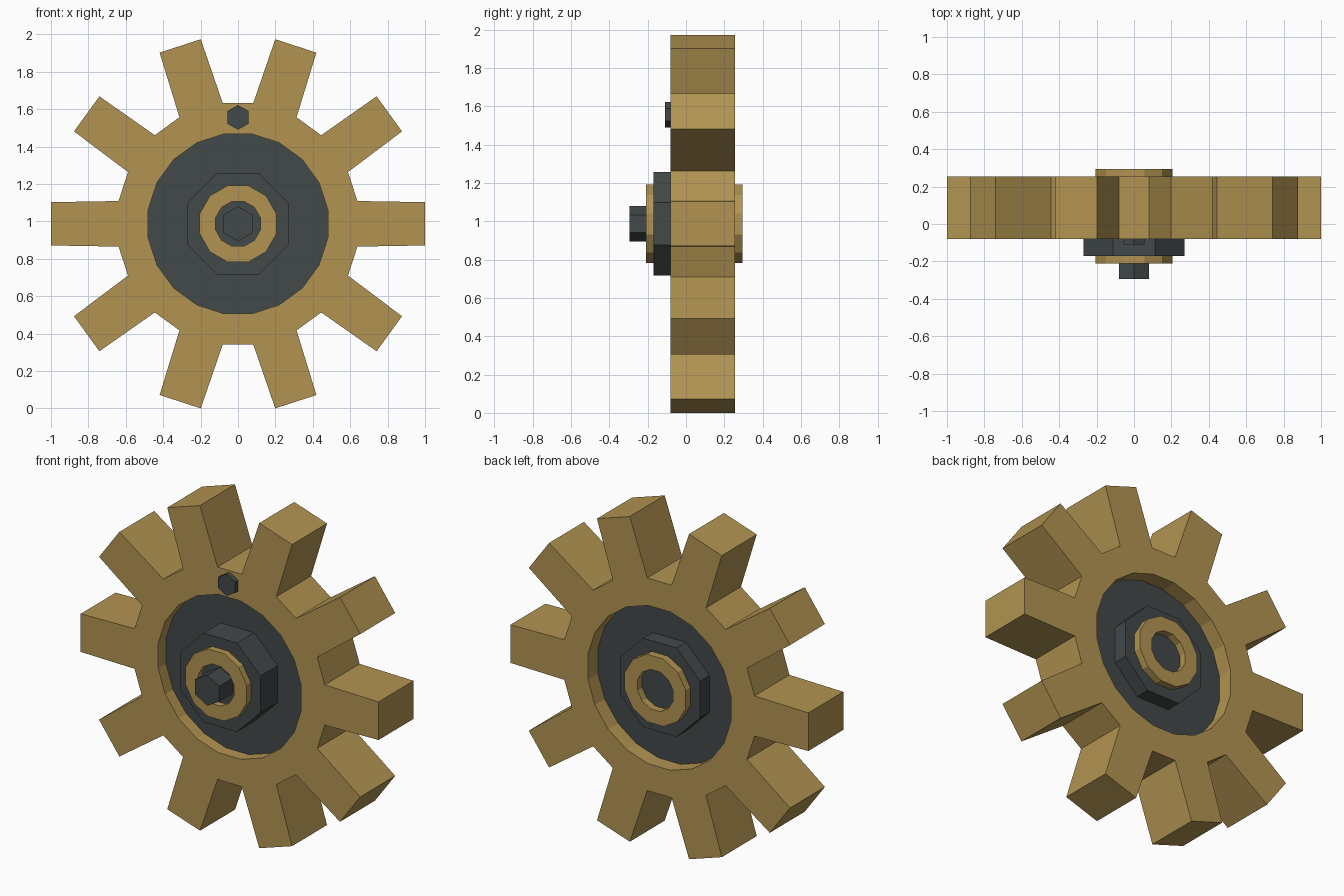
import bpy, bmesh, math

if "Cube" in bpy.data.objects:
    bpy.data.objects.remove(bpy.data.objects["Cube"], do_unlink=True)

AXIS_Z = 0.987
TEETH = 10


def material(name, rgb):
    mat = bpy.data.materials.new(name)
    mat.use_nodes = True
    mat.diffuse_color = (*rgb, 1)
    bsdf = mat.node_tree.nodes["Principled BSDF"]
    bsdf.inputs["Base Color"].default_value = (*rgb, 1)
    bsdf.inputs["Roughness"].default_value = 0.8
    return mat


brass = material("brass", (0.445, 0.296, 0.084))
iron = material("dark iron", (0.054, 0.065, 0.067))


def polar(radius, degrees):
    a = math.radians(degrees)
    return (radius * math.cos(a), radius * math.sin(a))


def polygon(radius, sides, offset):
    """Corners of a regular polygon, first corner at the offset angle."""
    return [polar(radius, offset + 360 * i / sides) for i in range(sides)]


def plate(name, faces, y_front, y_back, mat, z=AXIS_Z):
    """Extrude flat outlines along y into a solid plate."""
    bm = bmesh.new()
    for outline in faces:
        bm.faces.new([bm.verts.new((x, y_front, h)) for x, h in outline])
    bmesh.ops.remove_doubles(bm, verts=bm.verts[:], dist=0.0001)
    front = bm.faces[:]
    result = bmesh.ops.extrude_face_region(bm, geom=front, use_keep_orig=True)
    moved = [g for g in result["geom"] if isinstance(g, bmesh.types.BMVert)]
    bmesh.ops.translate(bm, verts=moved, vec=(0, y_back - y_front, 0))
    bmesh.ops.recalc_face_normals(bm, faces=bm.faces[:])
    mesh = bpy.data.meshes.new(name)
    bm.to_mesh(mesh)
    bm.free()
    mesh.materials.append(mat)
    obj = bpy.data.objects.new(name, mesh)
    obj.location.z = z
    bpy.context.collection.objects.link(obj)
    return obj


def ring_faces(outer, inner):
    """Quads filling the band between two matching polygons."""
    n = len(outer)
    return [(outer[i], outer[(i + 1) % n], inner[(i + 1) % n], inner[i])
            for i in range(n)]


# Toothed wheel: each sector has a rim piece, a tooth and a gap piece
BORE, ROOT, TIP = 0.486, 0.65, 1.0066
step = 360 / TEETH
sectors = []
for t in range(TEETH):
    a = t * step
    bore_a, bore_b = polar(BORE, a - step / 4), polar(BORE, a + step / 4)
    root_a, root_b = polar(ROOT, a - 10.8), polar(ROOT, a + 10.8)
    tip_a, tip_b = polar(TIP, a - 6.6), polar(TIP, a + 6.6)
    next_bore = polar(BORE, a + step * 3 / 4)
    next_root = polar(ROOT, a + step - 10.8)
    sectors += [(bore_a, root_a, root_b, bore_b),
                (root_a, tip_a, tip_b, root_b),
                (bore_b, root_b, next_root, next_bore)]
plate("gear_wheel", sectors, -0.08, 0.255, brass)

# Recessed web and octagonal hub
plate("web_disc", [polygon(0.49, 20, 9)], -0.005, 0.16, iron)
plate("hub", [polygon(0.292, 8, 22.5)], -0.17, 0.25, iron)

# Brass collars on both hub faces
collar = ring_faces(polygon(0.212, 12, 15), polygon(0.124, 12, 15))
plate("front_collar", collar, -0.21, -0.17, brass)
plate("back_collar", collar, 0.25, 0.295, brass)

# Hexagonal axle end and small rim bolt
plate("axle_bolt", [polygon(0.093, 6, 30)], -0.295, -0.165, iron)
plate("rim_bolt", [polygon(0.066, 6, 30)], -0.11, -0.075, iron, z=1.556)
